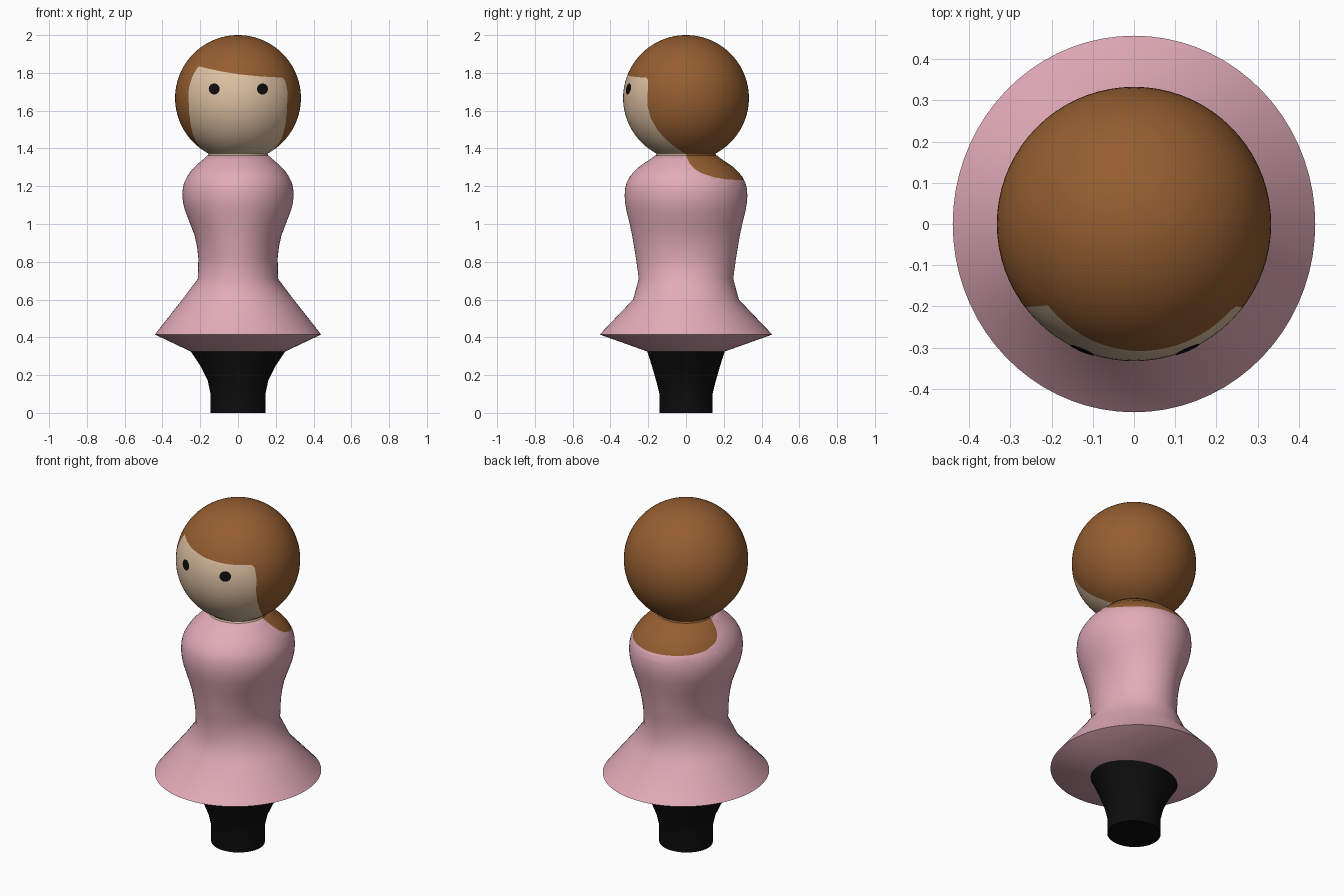
import bpy, bmesh, math
from mathutils import Vector

if "Cube" in bpy.data.objects:
    bpy.data.objects.remove(bpy.data.objects["Cube"])


def material(name, rgb):
    m = bpy.data.materials.new(name)
    m.diffuse_color = (*rgb, 1)
    m.use_nodes = True
    m.node_tree.nodes["Principled BSDF"].inputs["Base Color"].default_value = m.diffuse_color
    return m


PINK = material("pink dress", (0.76, 0.41, 0.48))
HAIR = material("brown hair", (0.30, 0.112, 0.03))
SKIN = material("skin", (0.72, 0.53, 0.36))
BLACK = material("black", (0.004, 0.004, 0.004))


def finish(bm, name, mats, rule=None, angle=50):
    """Turn a bmesh into a smooth object, colouring faces by a rule."""
    bmesh.ops.recalc_face_normals(bm, faces=bm.faces[:])
    if rule:
        for f in bm.faces:
            f.material_index = rule(f.calc_center_median())
    me = bpy.data.meshes.new(name)
    bm.to_mesh(me)
    bm.free()
    ob = bpy.data.objects.new(name, me)
    bpy.context.collection.objects.link(ob)
    for m in mats:
        me.materials.append(m)
    bpy.ops.object.select_all(action='DESELECT')
    ob.select_set(True)
    bpy.context.view_layer.objects.active = ob
    bpy.ops.object.shade_smooth_by_angle(angle=math.radians(angle))
    return ob


def loft(profile, n=72):
    """Elliptical rings (z, x radius, y radius), capped at both ends."""
    bm = bmesh.new()
    rings = [[bm.verts.new((rx * math.cos(2 * math.pi * i / n),
                            ry * math.sin(2 * math.pi * i / n), z)) for i in range(n)]
             for z, rx, ry in profile]
    for a, b in zip(rings, rings[1:]):
        for i in range(n):
            j = (i + 1) % n
            bm.faces.new((a[i], a[j], b[j], b[i]))
    bm.faces.new(rings[0][::-1])
    bm.faces.new(rings[-1])
    return bm


def interp(pts, t):
    """Piecewise linear curve through (t, value) points."""
    if t <= pts[0][0]:
        return pts[0][1]
    for (a, u), (b, v) in zip(pts, pts[1:]):
        if t <= b:
            return u + (v - u) * (t - a) / (b - a)
    return pts[-1][1]


def cut(bm, points, across, region):
    """Slice the faces of a region along a polyline swept along an axis."""
    for p, q in zip(points, points[1:]):
        p, q = Vector(p), Vector(q)
        faces = [f for f in bm.faces if region(f.calc_center_median())]
        edges = {e for f in faces for e in f.edges}
        verts = {v for f in faces for v in f.verts}
        bmesh.ops.bisect_plane(bm, geom=list(verts) + list(edges) + faces, dist=1e-5,
                               plane_co=p, plane_no=(q - p).cross(Vector(across)).normalized())


# Legs
finish(loft([(0, .145, .14), (.1, .145, .14), (.17, .16, .158),
             (.25, .20, .181), (.326, .25, .205)]), "legs", [BLACK], angle=40)

# Dress with hair lying on the back of the shoulders
dress = loft([(.325, .25, .205), (.415, .44, .457), (.60, .295, .28), (.71, .212, .25),
              (.82, .21, .265), (.88, .217, .275), (.94, .23, .285), (1.0, .253, .298),
              (1.07, .28, .315), (1.11, .29, .322), (1.15, .295, .325), (1.19, .292, .322),
              (1.22, .285, .314), (1.25, .27, .298), (1.28, .25, .273), (1.31, .222, .24),
              (1.34, .187, .193), (1.362, .163, .165)])
nape = [(0, 1.36), (.02, 1.32), (.045, 1.292), (.08, 1.27), (.15, 1.247), (.22, 1.236), (.33, 1.23)]
cut(dress, [(0, y, z) for y, z in nape], (1, 0, 0), lambda c: c.y > -.01 and c.z > 1.2)
finish(dress, "dress", [PINK, HAIR], lambda c: int(c.y > 0 and c.z > interp(nape, c.y)))

# Neck: skin in front, hair behind
finish(loft([(1.355, .164, .164), (1.37, .156, .156), (1.395, .17, .17)]), "neck",
       [SKIN, HAIR], lambda c: int(c.y > 0))

# Head: sphere whose face area is cut out of the hair by a fringe and two side curves
R, CZ = .333, 1.667
head = bmesh.new()
bmesh.ops.create_uvsphere(head, u_segments=72, v_segments=48, radius=R)
bmesh.ops.translate(head, verts=head.verts[:], vec=(0, 0, CZ))
side = [(1.36, .01), (1.42, -.075), (1.46, -.118), (1.5, -.152), (1.56, -.187),
        (1.63, -.205), (1.86, -.197)]
fringe = [(-.25, 1.80), (-.215, 1.836), (-.1, 1.81), (0, 1.793), (.12, 1.781), (.235, 1.775), (.26, 1.75)]
cut(head, [(0, y, z) for z, y in side], (1, 0, 0), lambda c: c.y < .05 and c.z < 1.9)
cut(head, [(x, 0, z) for x, z in fringe], (0, 1, 0), lambda c: c.y < -.15 and c.z > 1.65)
finish(head, "head", [HAIR, SKIN],
       lambda c: int(c.y < interp(side, c.z) and c.z < interp(fringe, c.x)))

# Eyes: thin discs hugging the face
for label, ex in (("left_eye", .13), ("right_eye", -.126)):
    eye = bmesh.new()
    bmesh.ops.create_circle(eye, cap_ends=True, cap_tris=True, segments=24, radius=.029)
    for v in eye.verts:
        x, z = v.co.x + ex, v.co.y + 1.715
        v.co = (x, -math.sqrt((R + .003) ** 2 - x * x - (z - CZ) ** 2), z)
    finish(eye, label, [BLACK])
    # Make sure the disc faces the front
    me = bpy.data.objects[label].data
    if me.polygons[0].normal.y > 0:
        me.flip_normals()
